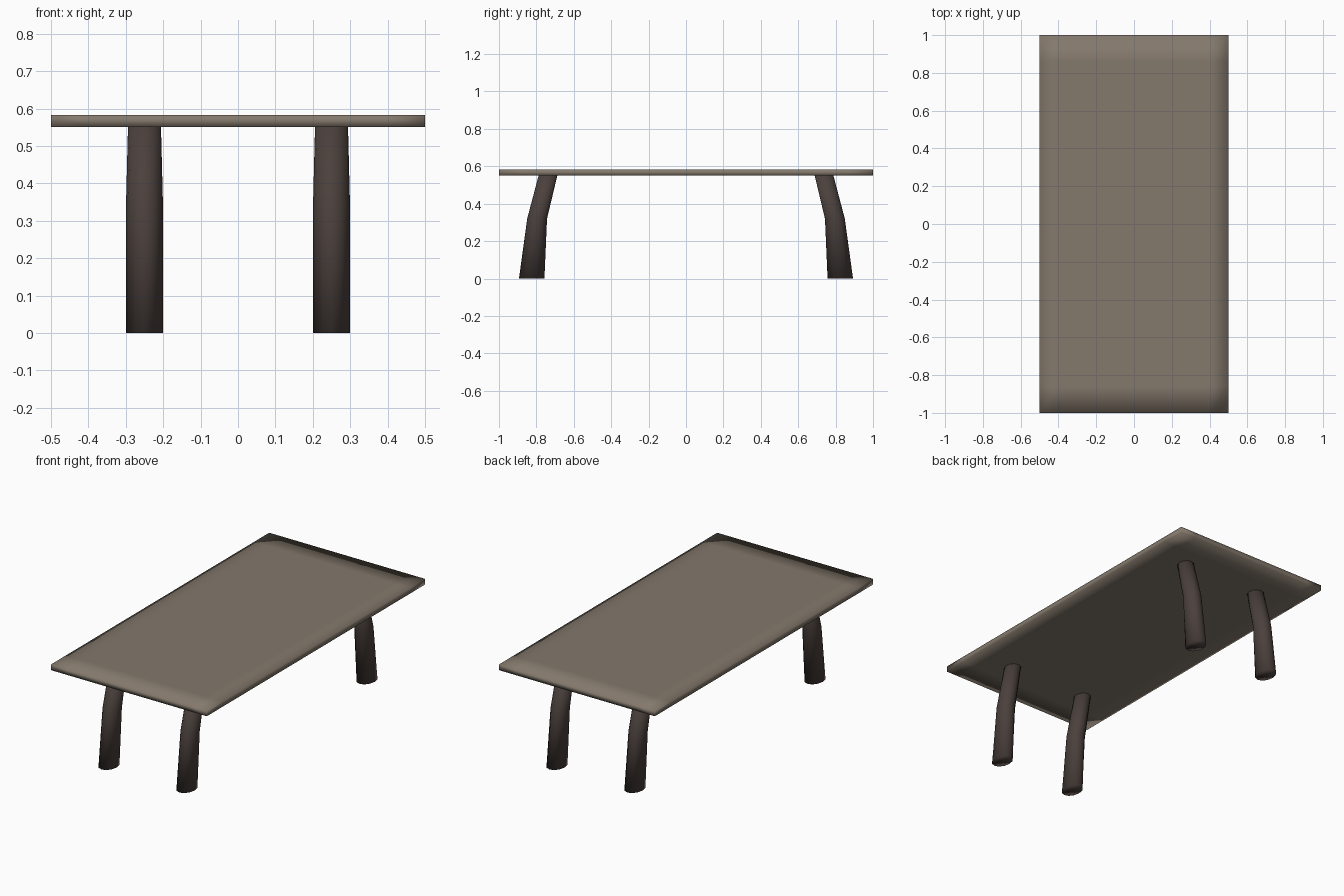
import bpy, bmesh, math

if "Cube" in bpy.data.objects:
    bpy.data.objects.remove(bpy.data.objects["Cube"])


def material(name, rgb):
    m = bpy.data.materials.new(name)
    m.diffuse_color = (*rgb, 1)
    m.use_nodes = True
    m.node_tree.nodes["Principled BSDF"].inputs["Base Color"].default_value = m.diffuse_color
    return m


def add_object(name, bm, mat):
    bmesh.ops.recalc_face_normals(bm, faces=bm.faces)
    me = bpy.data.meshes.new(name)
    bm.to_mesh(me)
    bm.free()
    me.materials.append(mat)
    for p in me.polygons:
        p.use_smooth = True
    ob = bpy.data.objects.new(name, me)
    bpy.context.collection.objects.link(ob)
    return ob


top_mat = material("taupe top", (0.23, 0.19, 0.15))
leg_mat = material("dark brown legs", (0.07, 0.052, 0.046))

# Table top: thin slab with support loops near the rim, softly shaded
bm = bmesh.new()
bmesh.ops.create_cube(bm, size=1)
for v in bm.verts:
    v.co = (v.co.x, v.co.y * 2, 0.567 + v.co.z * 0.033)
for axis, d in ((0, 0.4), (1, 0.86)):
    for s in (-1, 1):
        co, no = [0, 0, 0], [0, 0, 0]
        co[axis], no[axis] = s * d, 1
        bmesh.ops.bisect_plane(bm, geom=bm.verts[:] + bm.edges[:] + bm.faces[:],
                               plane_co=co, plane_no=no)
add_object("table_top", bm, top_mat)

# Legs: oval rings (z, centre y, half width x, half depth y) bending inwards
RINGS = [(0, 0.825, 0.05, 0.068), (0.32, 0.796, 0.05, 0.053),
         (0.555, 0.737, 0.044, 0.05)]
SIDES = 12


def leg(name, sx, sy):
    bm = bmesh.new()
    rings = []
    for z, cy, rx, ry in RINGS:
        ring = []
        for i in range(SIDES):
            a = math.tau * i / SIDES
            ring.append(bm.verts.new((sx * 0.25 + rx * math.cos(a),
                                      sy * (cy + ry * math.sin(a)), z)))
        rings.append(ring)
    for lo, hi in zip(rings, rings[1:]):
        for i in range(SIDES):
            j = (i + 1) % SIDES
            bm.faces.new((lo[i], lo[j], hi[j], hi[i]))
    bm.faces.new(rings[0])
    bm.faces.new(rings[-1])
    add_object(name, bm, leg_mat)


for sy, end in ((-1, "front"), (1, "back")):
    for sx, side in ((-1, "left"), (1, "right")):
        leg(f"{end}_{side}_leg", sx, sy)
